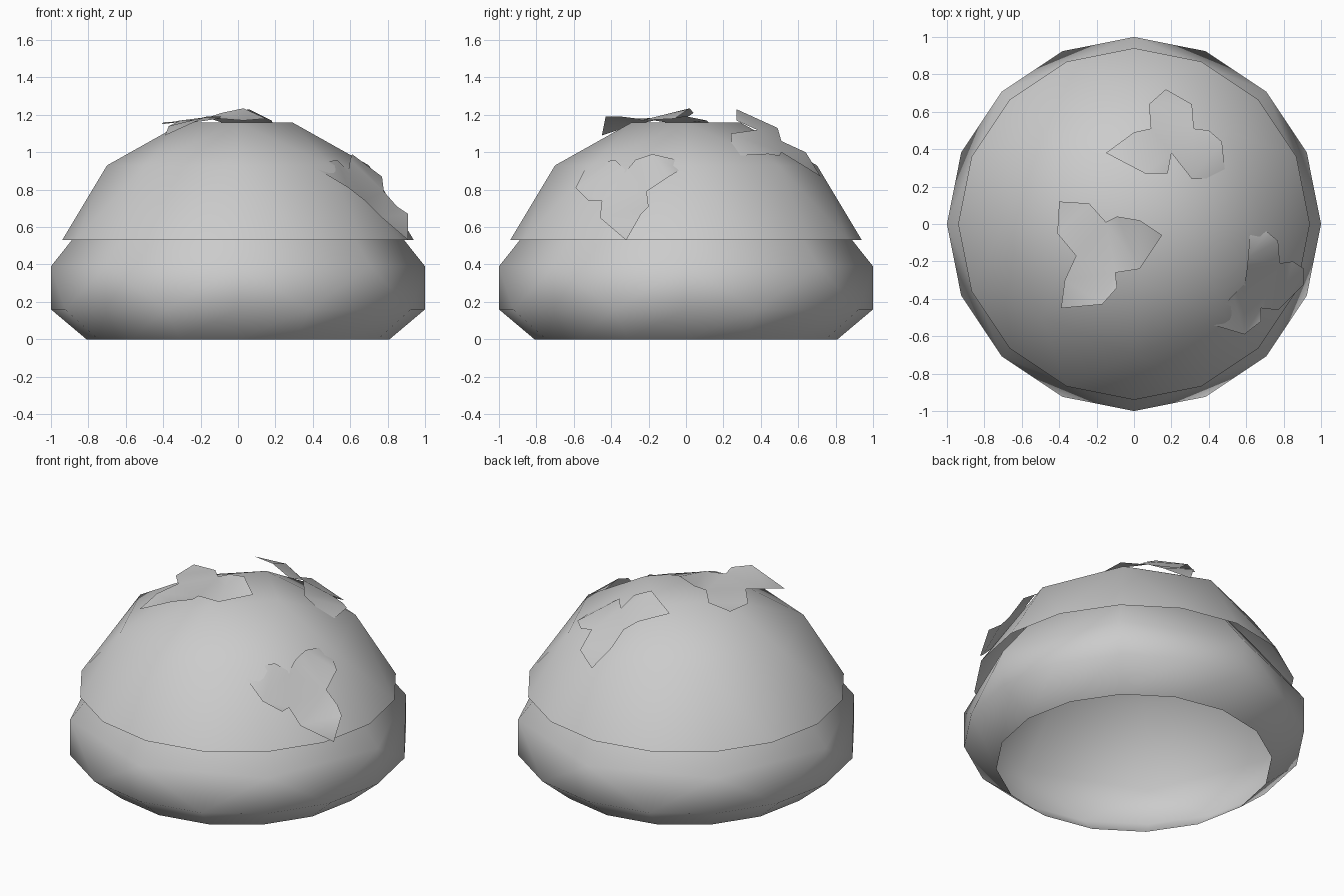
import bpy, bmesh
from math import cos, sin, tau


def smooth_object(name, bm):
    mesh = bpy.data.meshes.new(name)
    for f in bm.faces:
        f.smooth = True
    bm.to_mesh(mesh)
    bm.free()
    obj = bpy.data.objects.new(name, mesh)
    bpy.context.collection.objects.link(obj)
    return obj


def lathe(name, profile):
    """Open-bottomed shell; each ring is (radius, z, sides), sides equal or halved going up."""
    bm = bmesh.new()
    rings = [[bm.verts.new((r * cos(tau * i / n), r * sin(tau * i / n), z))
              for i in range(n)] for r, z, n in profile]
    for a, b in zip(rings, rings[1:]):
        n, m = len(a), len(b)
        if n == m:
            for i in range(n):
                j = (i + 1) % n
                bm.faces.new((a[i], a[j], b[j], b[i]))
        else:
            for i in range(m):
                j = (i + 1) % m
                bm.faces.new((a[2 * i], a[2 * i + 1], b[i]))
                bm.faces.new((a[2 * i + 1], b[j], b[i]))
                bm.faces.new((a[2 * i + 1], a[2 * j], b[j]))
    bm.faces.new(rings[-1])
    return smooth_object(name, bm)


def leaf(name, outline):
    """Thin three-lobed leaf filled from its outline."""
    bm = bmesh.new()
    face = bm.faces.new([bm.verts.new(p) for p in outline])
    bm.normal_update()
    if face.normal.z < 0:
        face.normal_flip()
    bmesh.ops.triangulate(bm, faces=[face], ngon_method='BEAUTY')
    return smooth_object(name, bm)


# Rounded body with an open underside
lathe("pudding_body", [(0.81, 0, 16), (1, 0.16, 16), (1, 0.39, 8), (0.69, 0.78, 8), (0.29, 1.01, 4)])

# Overhanging cap over the body
lathe("icing_cap", [(0.94, 0.53, 16), (0.70, 0.93, 8), (0.29, 1.16, 4)])

# Three leaves resting on the cap
leaf("leaf_top", [
    (-0.40, 0.12, 1.16), (-0.24, 0.11, 1.17), (-0.15, 0.01, 1.19), (-0.09, 0.04, 1.21),
    (0.03, 0.02, 1.235), (0.15, -0.06, 1.18), (0.03, -0.24, 1.17), (-0.10, -0.26, 1.18),
    (-0.09, -0.34, 1.19), (-0.17, -0.43, 1.19), (-0.39, -0.45, 1.09), (-0.37, -0.30, 1.14),
    (-0.31, -0.17, 1.17), (-0.41, -0.05, 1.15)])

leaf("leaf_back", [
    (-0.15, 0.38, 1.18), (0.06, 0.27, 1.23), (0.18, 0.27, 1.17), (0.20, 0.38, 1.12),
    (0.31, 0.24, 1.10), (0.49, 0.25, 0.98), (0.47, 0.44, 0.99), (0.40, 0.50, 0.98),
    (0.32, 0.51, 1.00), (0.31, 0.64, 0.92), (0.17, 0.72, 0.87), (0.08, 0.64, 1.00),
    (0.09, 0.51, 1.06), (0.00, 0.49, 1.13)])

leaf("leaf_side", [
    (0.62, -0.05, 0.96), (0.71, -0.04, 0.90), (0.77, -0.09, 0.87), (0.78, -0.21, 0.79),
    (0.85, -0.20, 0.71), (0.91, -0.24, 0.67), (0.91, -0.32, 0.53), (0.77, -0.46, 0.65),
    (0.68, -0.45, 0.74), (0.68, -0.52, 0.74), (0.59, -0.59, 0.81), (0.39, -0.53, 0.93),
    (0.53, -0.38, 0.96), (0.59, -0.32, 0.90), (0.60, -0.27, 0.96), (0.61, -0.18, 0.99)])
